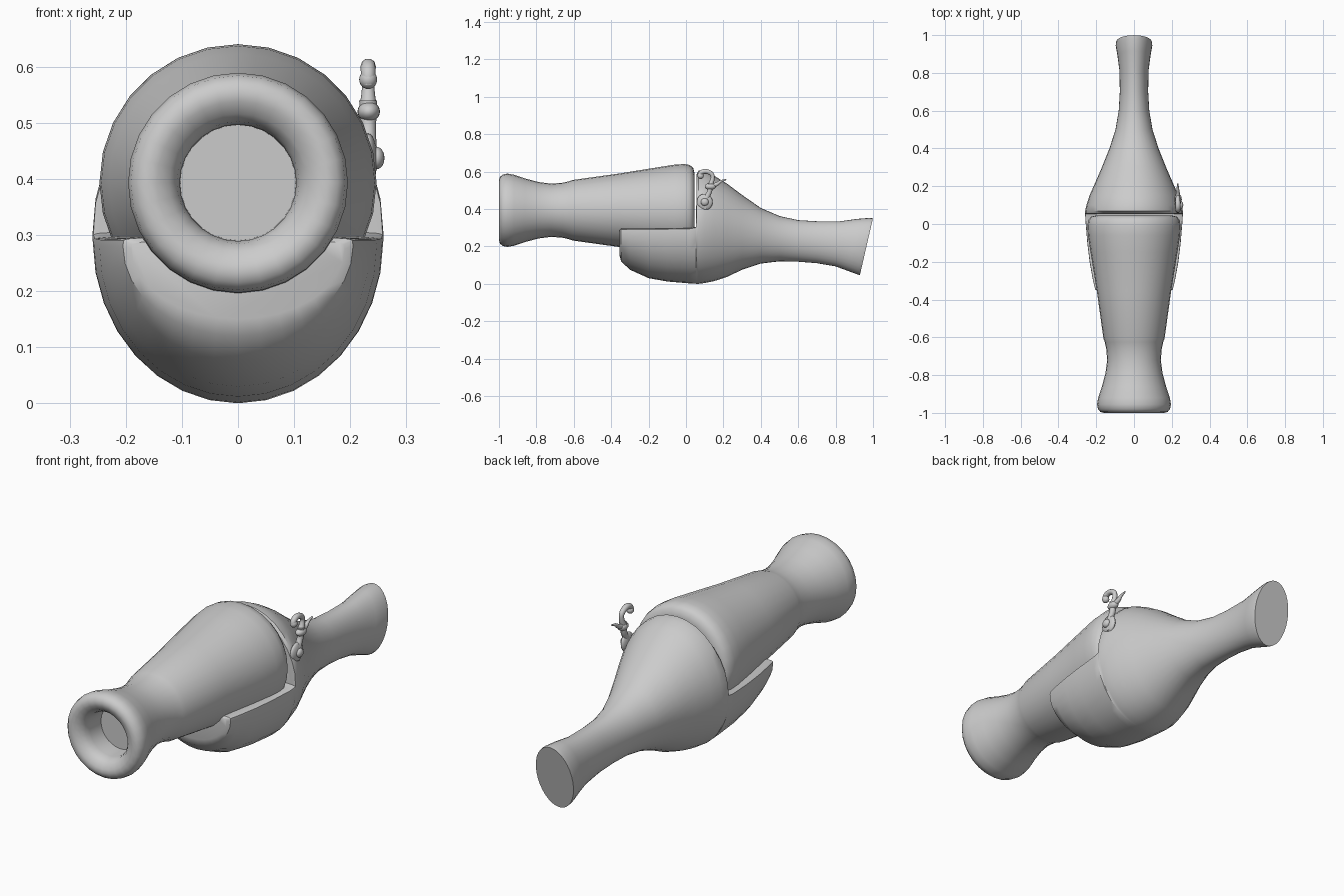
import bpy, bmesh, math


def loft(name, rings, angle=40):
    """Skin a list of equal-length point rings and cap both ends."""
    bm = bmesh.new()
    vs = [[bm.verts.new(p) for p in r] for r in rings]
    n = len(vs[0])
    for a, b in zip(vs, vs[1:]):
        for i in range(n):
            j = (i + 1) % n
            bm.faces.new((a[i], a[j], b[j], b[i]))
    bm.faces.new(vs[0])
    bm.faces.new(vs[-1])
    bmesh.ops.recalc_face_normals(bm, faces=bm.faces)
    me = bpy.data.meshes.new(name)
    bm.to_mesh(me)
    bm.free()
    return finish(bpy.data.objects.new(name, me), angle)


def finish(ob, angle=40):
    if ob.name not in bpy.context.collection.objects:
        bpy.context.collection.objects.link(ob)
    bpy.ops.object.select_all(action='DESELECT')
    ob.select_set(True)
    bpy.context.view_layer.objects.active = ob
    if ob.type == 'CURVE':
        bpy.ops.object.convert(target='MESH')
        ob = bpy.context.object
    bpy.ops.object.shade_smooth_by_angle(angle=math.radians(angle))
    return ob


def tube(name, pts, x=0.232):
    """Round tube in the side plane; points are (y, z, radius)."""
    cu = bpy.data.curves.new(name, 'CURVE')
    cu.dimensions = '3D'
    cu.bevel_depth = 1.0
    cu.bevel_resolution = 3
    cu.use_fill_caps = True
    sp = cu.splines.new('NURBS')
    sp.points.add(len(pts) - 1)
    sp.use_endpoint_u = True
    sp.order_u = 3
    sp.resolution_u = 5
    for p, (y, z, r) in zip(sp.points, pts):
        p.co = (x, y, z, 1)
        p.radius = r
    return finish(bpy.data.objects.new(name, cu), 60)


def blob(name, loc, scale):
    bpy.ops.mesh.primitive_uv_sphere_add(segments=20, ring_count=12, radius=1, location=loc)
    ob = bpy.context.object
    ob.name = name
    ob.scale = scale
    return finish(ob, 60)


# barrel: (y, radius) from the bore floor, around the lip, to the breech
AXIS = 0.393
barrel = [(-0.86, 0.103), (-0.94, 0.104), (-0.965, 0.109), (-0.985, 0.123),
          (-0.997, 0.145), (-1.0, 0.16), (-0.995, 0.178), (-0.98, 0.191),
          (-0.955, 0.196), (-0.92, 0.19), (-0.86, 0.17), (-0.79, 0.151),
          (-0.72, 0.142), (-0.66, 0.147), (-0.625, 0.155), (-0.605, 0.162),
          (-0.36, 0.196), (-0.15, 0.23), (-0.06, 0.244), (-0.01, 0.247),
          (0.02, 0.242), (0.038, 0.228), (0.045, 0.2)]
N = 28
loft("barrel", [[(r * math.sin(2 * math.pi * i / N), y, AXIS + r * math.cos(2 * math.pi * i / N))
                 for i in range(N)] for y, r in barrel])


def section(y, w, zc, top, bot, n=2.0, shear=0.0):
    """Stock cross-section: elliptical belly, upper half of exponent n."""
    pts = []
    for i in range(32):
        t = 2 * math.pi * i / 32
        c, s = math.cos(t), math.sin(t)
        e = 2 / n if i < 16 else 1.0
        x = w * math.copysign(abs(c) ** e, c)
        z = zc + ((top - zc) * abs(s) ** e if i < 16 else (zc - bot) * s)
        pts.append((x, y + shear * (z - 0.2), z))
    return pts


# fore-end cradle, breech, wrist and flared butt in one skin
stations = [(-0.355, 0.19, 0.275, 0.288, 0.15, 8), (-0.347, 0.205, 0.28, 0.295, 0.12, 8),
            (-0.3, 0.217, 0.28, 0.296, 0.075, 8), (-0.2, 0.235, 0.28, 0.296, 0.03, 8),
            (-0.1, 0.247, 0.28, 0.297, 0.012, 8), (0.02, 0.257, 0.285, 0.298, 0.002, 8),
            (0.054, 0.259, 0.29, 0.305, 0.0, 8),
            (0.056, 0.259, 0.30, 0.585, 0.0), (0.068, 0.259, 0.305, 0.605, 0.0),
            (0.1, 0.252, 0.31, 0.603, 0.004), (0.15, 0.236, 0.31, 0.578, 0.014),
            (0.22, 0.205, 0.305, 0.535, 0.037), (0.3, 0.17, 0.29, 0.475, 0.075),
            (0.4, 0.13, 0.265, 0.405, 0.108), (0.5, 0.098, 0.245, 0.362, 0.12),
            (0.6, 0.081, 0.23, 0.34, 0.118), (0.7, 0.075, 0.222, 0.334, 0.11),
            (0.81, 0.077, 0.212, 0.334, 0.093, 2, 0.1),
            (0.885, 0.087, 0.208, 0.347, 0.072, 2, 0.22),
            (0.945, 0.097, 0.2, 0.352, 0.052, 2, 0.23),
            (0.965, 0.094, 0.2, 0.35, 0.046, 2, 0.23)]
loft("stock", [section(*s) for s in stations])

# lock on the right side: pear-shaped base with pivot screw
tube("hammer_body", [(0.105, 0.40, 0.012), (0.095, 0.43, 0.018), (0.115, 0.47, 0.014),
                     (0.13, 0.50, 0.014), (0.13, 0.54, 0.016)])
blob("hammer_base", (0.232, 0.1, 0.437), (0.016, 0.043, 0.044))
blob("pivot_screw", (0.247, 0.1, 0.437), (0.014, 0.021, 0.02))
blob("hammer_collar", (0.233, 0.13, 0.52), (0.02, 0.03, 0.018))

# curled hammer head and thumb spur
tube("hammer_curl", [(0.13, 0.525, 0.016), (0.145, 0.56, 0.01), (0.14, 0.59, 0.012),
                     (0.10, 0.605, 0.014), (0.07, 0.588, 0.013), (0.075, 0.57, 0.012)])
blob("curl_tip", (0.232, 0.078, 0.577), (0.016, 0.017, 0.017))
tube("thumb_spur", [(0.13, 0.52, 0.013), (0.165, 0.53, 0.011), (0.185, 0.55, 0.007),
                    (0.215, 0.557, 0.003)])
